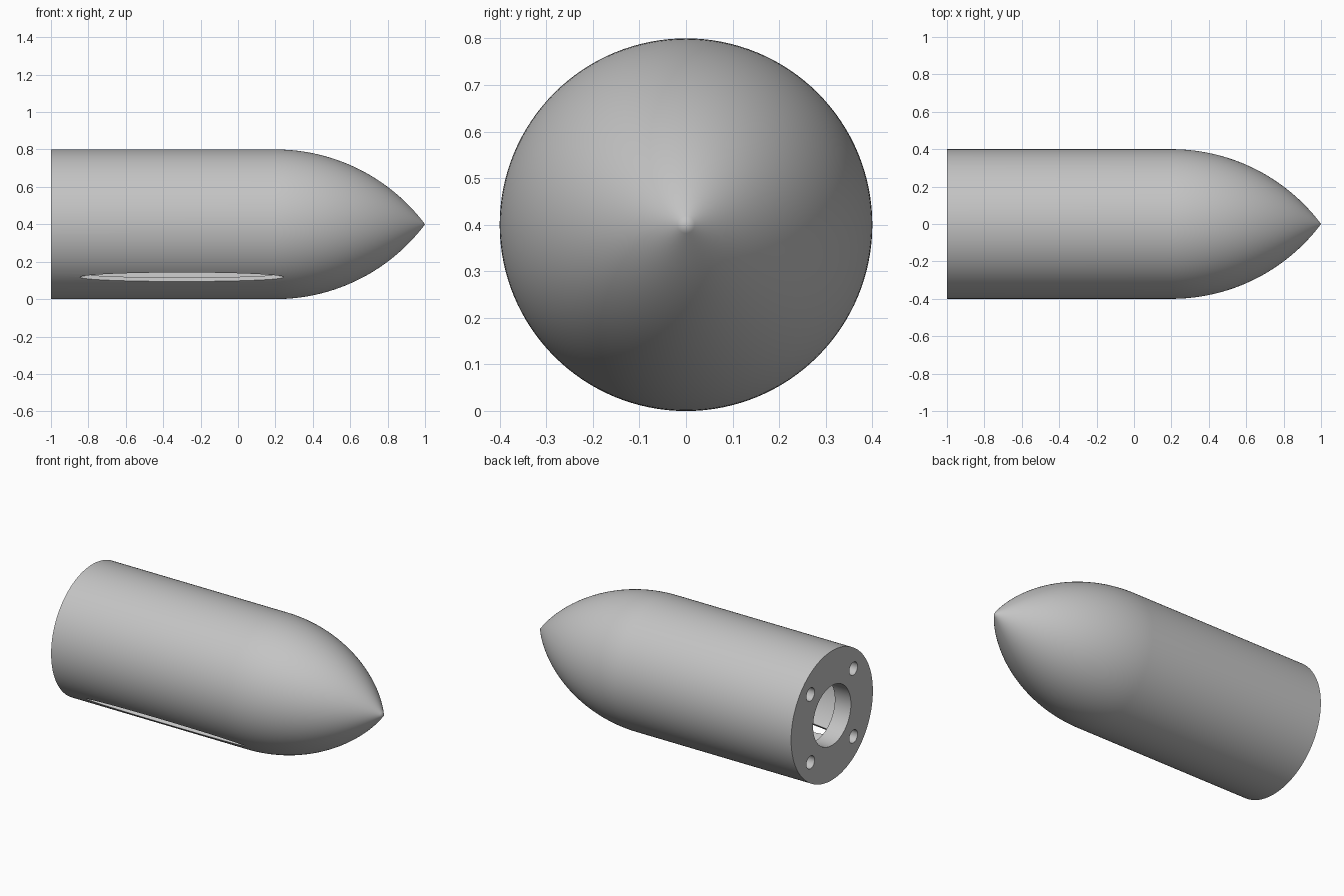
import bpy, bmesh, math
from mathutils import Matrix, Vector

default = bpy.data.objects.get("Cube")
if default:
    bpy.data.objects.remove(default, do_unlink=True)

SEGMENTS = 128
RADIUS = 0.4
MID_Z = 0.4

grey = bpy.data.materials.new("light_grey")
grey.use_nodes = True
colour = (0.55, 0.55, 0.55, 1)
grey.diffuse_color = colour
grey.node_tree.nodes["Principled BSDF"].inputs["Base Color"].default_value = colour


def add_object(name, bm):
    mesh = bpy.data.meshes.new(name)
    bmesh.ops.recalc_face_normals(bm, faces=bm.faces)
    bm.to_mesh(mesh)
    bm.free()
    obj = bpy.data.objects.new(name, mesh)
    bpy.context.collection.objects.link(obj)
    mesh.materials.append(grey)
    return obj


def revolve(name, profile):
    """Spin (x, radius) points around the long axis."""
    bm = bmesh.new()
    verts = [bm.verts.new((x, 0, r)) for x, r in profile]
    edges = [bm.edges.new(pair) for pair in zip(verts, verts[1:])]
    if profile[0][1] > 0:
        edges.append(bm.edges.new((verts[-1], verts[0])))
    bmesh.ops.spin(bm, geom=verts + edges, cent=(0, 0, 0), axis=(1, 0, 0),
                   angle=math.tau, steps=SEGMENTS, use_merge=False)
    bmesh.ops.remove_doubles(bm, verts=bm.verts, dist=0.0001)
    bmesh.ops.translate(bm, verts=bm.verts, vec=(0, 0, MID_Z))
    return add_object(name, bm)


# Hollow shell: straight barrel, circular-arc nose, end plate with round opening
nose_steps = 40
nose_end = math.asin(0.8)
outer = [(-1, RADIUS)]
for i in range(nose_steps + 1):
    a = nose_end * i / nose_steps
    outer.append((0.2 + math.sin(a), max(0, math.cos(a) - 0.6)))
outer[-1] = (1, 0)
inner = [(0.3, 0), (0.3, 0.37), (-0.89, 0.37), (-0.89, 0.185), (-1, 0.185)]
# One closed loop would put an edge on the axis, so start at the inner axis point
shell = revolve("bullet_shell", inner + outer)

# Four screw holes through the end plate
cutters = []
for sy in (-1, 1):
    for sz in (-1, 1):
        bm = bmesh.new()
        bmesh.ops.create_cone(bm, cap_ends=True, segments=32, radius1=0.04,
                              radius2=0.04, depth=0.3)
        bmesh.ops.transform(bm, verts=bm.verts, matrix=Matrix.Translation(
            (-0.98, sy * 0.21, MID_Z + sz * 0.21)) @ Matrix.Rotation(math.pi / 2, 4, 'Y'))
        cutters.append(add_object("screw_hole_cutter", bm))

# Long narrow slot low on the front side, cut radially at 45 degrees
bm = bmesh.new()
bmesh.ops.create_cone(bm, cap_ends=True, segments=64, radius1=1, radius2=1, depth=0.2)
outward = Vector((0, -1, -1)).normalized()
turn = outward.to_track_quat('Z', 'X').to_matrix().to_4x4()
across = Vector((1, 0, 0)).cross(outward)
turn = Matrix((Vector((1, 0, 0)), -across, outward)).transposed().to_4x4()
place = Matrix.Translation(Vector((-0.3, 0, MID_Z)) + outward * 0.4)
bmesh.ops.transform(bm, verts=bm.verts,
                    matrix=place @ turn @ Matrix.Diagonal((0.545, 0.034, 1, 1)))
cutters.append(add_object("slot_cutter", bm))

# Apply the cuts, then remove the cutters
bpy.context.view_layer.objects.active = shell
for cutter in cutters:
    mod = shell.modifiers.new("cut", 'BOOLEAN')
    mod.operation = 'DIFFERENCE'
    mod.solver = 'EXACT'
    mod.object = cutter
    bpy.ops.object.modifier_apply(modifier=mod.name)
    bpy.data.objects.remove(cutter, do_unlink=True)

bpy.ops.object.select_all(action='DESELECT')
shell.select_set(True)
bpy.ops.object.shade_smooth_by_angle(angle=math.radians(30))
